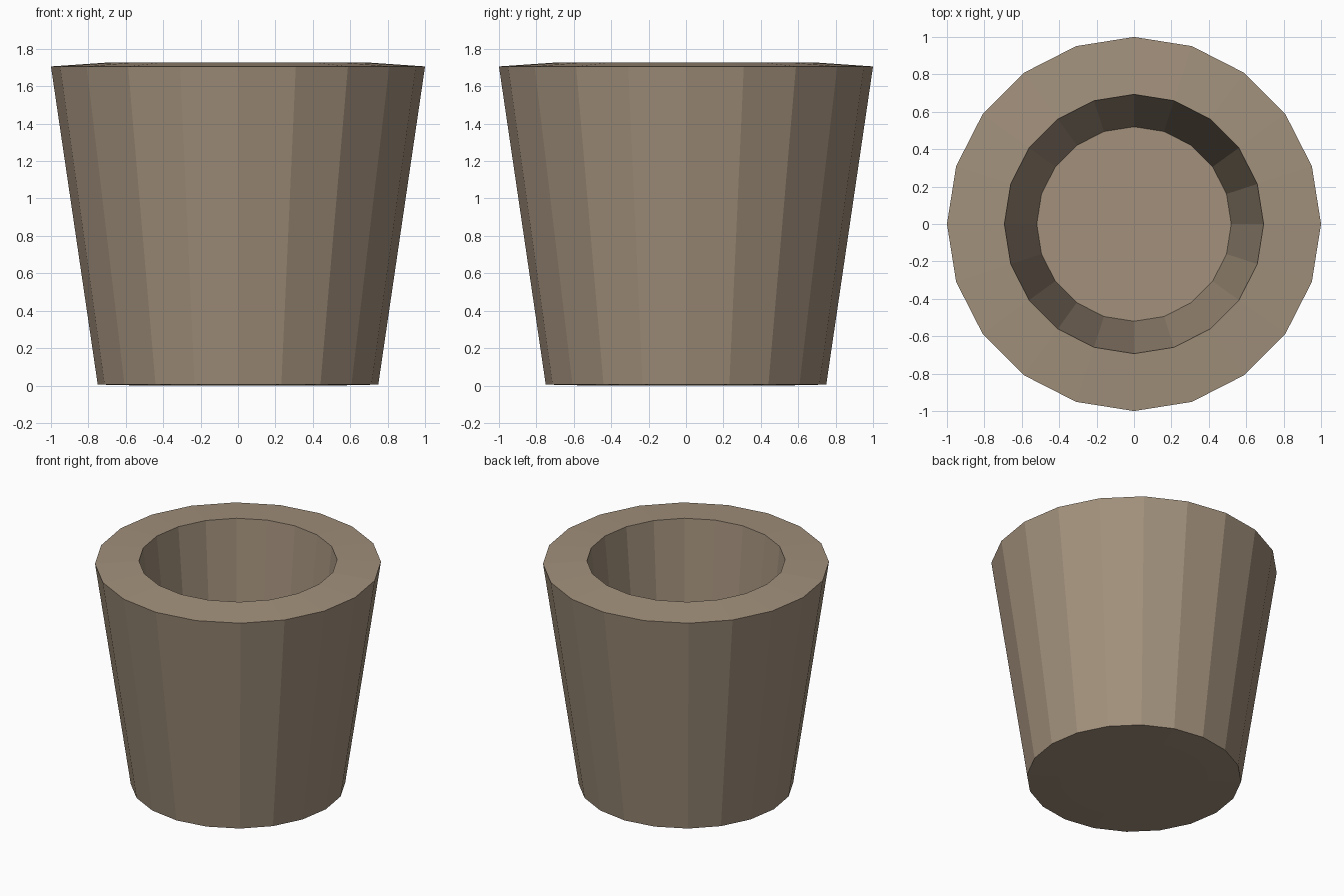
import bpy, bmesh
from math import cos, sin, tau

if "Cube" in bpy.data.objects:
    bpy.data.objects.remove(bpy.data.objects["Cube"])

SIDES = 20

# Profile (radius, height): floor edge, base edge, outer rim, inner rim, back to the floor
PROFILE = [(0.52, 0.0), (0.75, 0.005), (1.0, 1.706), (0.693, 1.727)]

bm = bmesh.new()
rings = [[bm.verts.new((r * cos(tau * i / SIDES), r * sin(tau * i / SIDES), z))
          for i in range(SIDES)] for r, z in PROFILE]

# Base, outer wall, rim and inner wall
for k, lower in enumerate(rings):
    upper = rings[(k + 1) % len(rings)]
    for i in range(SIDES):
        j = (i + 1) % SIDES
        bm.faces.new((lower[i], lower[j], upper[j], upper[i]))

# Thin floor closing the bottom, facing up into the cup
bm.faces.new(rings[0])

mesh = bpy.data.meshes.new("tapered_cup")
bm.to_mesh(mesh)
bm.free()
cup = bpy.data.objects.new("tapered_cup", mesh)
bpy.context.collection.objects.link(cup)

# Clay-brown surface
clay = bpy.data.materials.new("clay")
clay.diffuse_color = (0.36, 0.28, 0.20, 1.0)
clay.use_nodes = True
clay.node_tree.nodes["Principled BSDF"].inputs["Base Color"].default_value = clay.diffuse_color
mesh.materials.append(clay)
